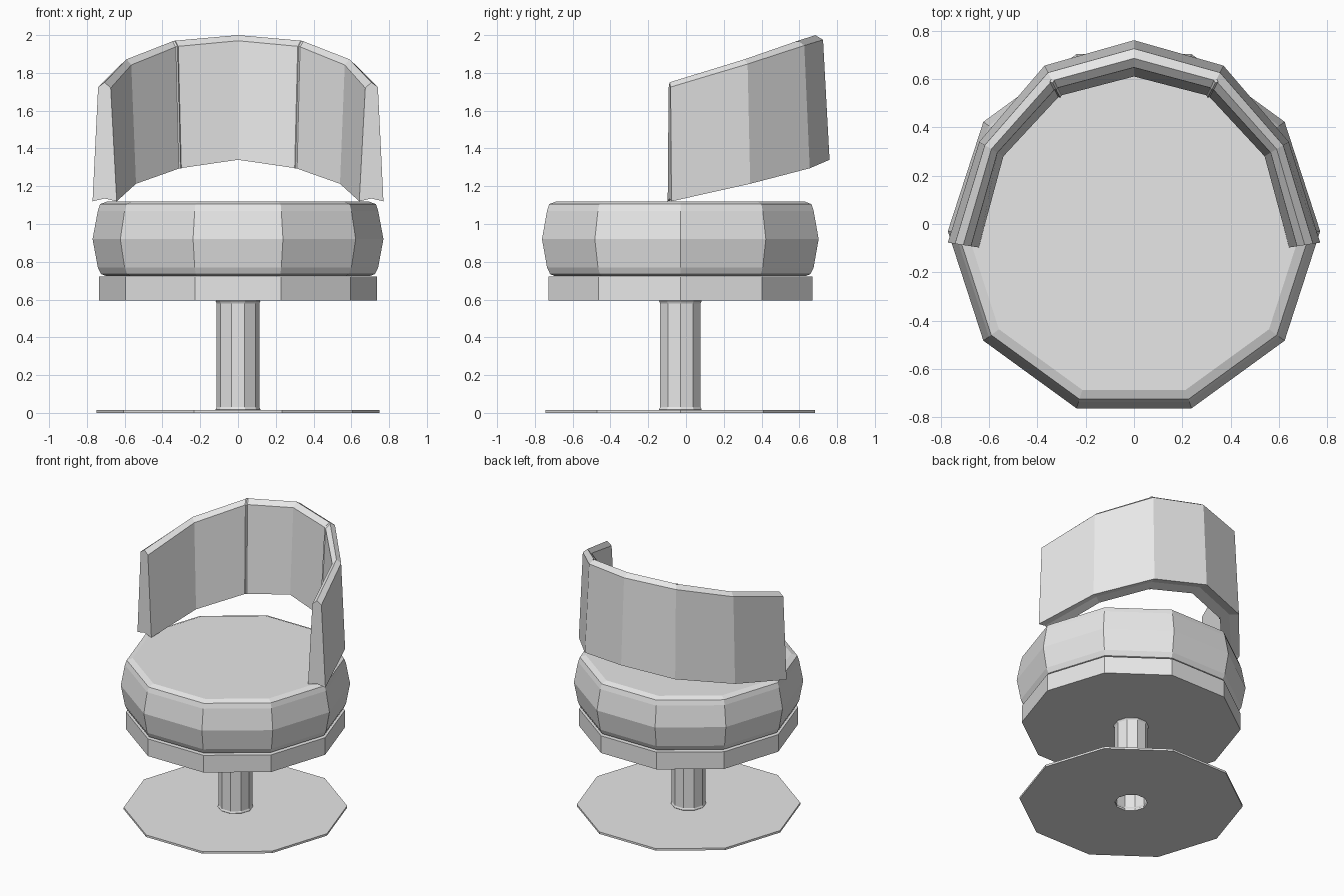
import bpy
import bmesh
import math

SIDES = 10
CENTRE_Y = -0.03

cube = bpy.data.objects.get("Cube")
if cube:
    bpy.data.objects.remove(cube, do_unlink=True)

grey = bpy.data.materials.new("plain_grey")
grey.use_nodes = True
grey.diffuse_color = (0.8, 0.8, 0.8, 1)
grey.node_tree.nodes["Principled BSDF"].inputs["Base Color"].default_value = (0.8, 0.8, 0.8, 1)


def finish(name, bm):
    bmesh.ops.recalc_face_normals(bm, faces=bm.faces)
    mesh = bpy.data.meshes.new(name)
    bm.to_mesh(mesh)
    bm.free()
    mesh.materials.append(grey)
    obj = bpy.data.objects.new(name, mesh)
    bpy.context.collection.objects.link(obj)
    return obj


def bridge(bm, a, b, wrap=True):
    """Join two equal rows of vertices with quads."""
    n = len(a)
    for i in range(n if wrap else n - 1):
        j = (i + 1) % n
        bm.faces.new((a[i], a[j], b[j], b[i]))


def turned(name, profile, caps=True, loop=False):
    """Ten-sided turned part from (radius, height) points."""
    bm = bmesh.new()
    rings = []
    for r, z in profile:
        angles = [math.tau * i / SIDES for i in range(SIDES)]
        rings.append([bm.verts.new((r * math.cos(a), r * math.sin(a) + CENTRE_Y, z)) for a in angles])
    for a, b in zip(rings, rings[1:]):
        bridge(bm, a, b)
    if loop:
        bridge(bm, rings[-1], rings[0])
    elif caps:
        bm.faces.new(rings[0])
        bm.faces.new(rings[-1])
    return finish(name, bm)


# Floor plate with a central hole, and the hollow stem standing in it
turned("floor_plate", [(0.75, 0), (0.75, 0.015), (0.11, 0.015), (0.11, 0)], loop=True)
turned("stem", [(0.112, 0.005), (0.119, 0.018), (0.113, 0.03), (0.113, 0.58), (0.119, 0.592), (0.113, 0.6)],
       caps=False)

# Seat tray and bulging cushion
turned("seat_tray", [(0.735, 0.595), (0.735, 0.722)])
turned("seat_cushion", [(0.70, 0.725), (0.725, 0.735), (0.742, 0.77), (0.77, 0.92),
                        (0.742, 1.07), (0.73, 1.105), (0.69, 1.12)])

# Wraparound backrest: inner foot, outer foot, foot height, top height, centre to left end
half = [
    ((0, 0.61), (0, 0.76), 1.34, 2.0),
    ((0.308, 0.53), (0.37, 0.655), 1.295, 1.97),
    ((0.54, 0.28), (0.64, 0.34), 1.213, 1.872),
    ((0.642, -0.097), (0.77, -0.077), 1.12, 1.75),
]
mirrored = [((-i[0], i[1]), (-o[0], o[1]), zb, zt) for i, o, zb, zt in half[:0:-1]]

bm = bmesh.new()
sections = []
for (ix, iy), (ox, oy), foot, top in mirrored + half:
    # Wedge-shaped section: narrow ridged top, wide slightly hollow foot
    shape = [(0, foot), (0.25, top - 0.03), (0.5, top), (0.77, top - 0.025), (1, foot), (0.5, foot + 0.015)]
    sections.append([bm.verts.new((ix + (ox - ix) * t, iy + (oy - iy) * t, z)) for t, z in shape])
for a, b in zip(sections, sections[1:]):
    bridge(bm, a, b)
bm.faces.new(sections[0])
bm.faces.new(sections[-1])
finish("backrest", bm)

# Slim seams on the inside creases of the backrest
for side, label in ((1, "left"), (-1, "right")):
    bm = bmesh.new()
    rows = []
    for x, y, z in ((0.308, 0.53, 1.295), (0.324, 0.561, 1.94), (0.339, 0.592, 1.97)):
        offsets = [(-0.009, 0.004), (-0.003, -0.008), (0.009, -0.004), (0.003, 0.008)]
        rows.append([bm.verts.new((side * (x + dx), y + dy, z)) for dx, dy in offsets])
    for a, b in zip(rows, rows[1:]):
        bridge(bm, a, b)
    bm.faces.new(rows[0])
    bm.faces.new(rows[-1])
    finish("backrest_seam_" + label, bm)
